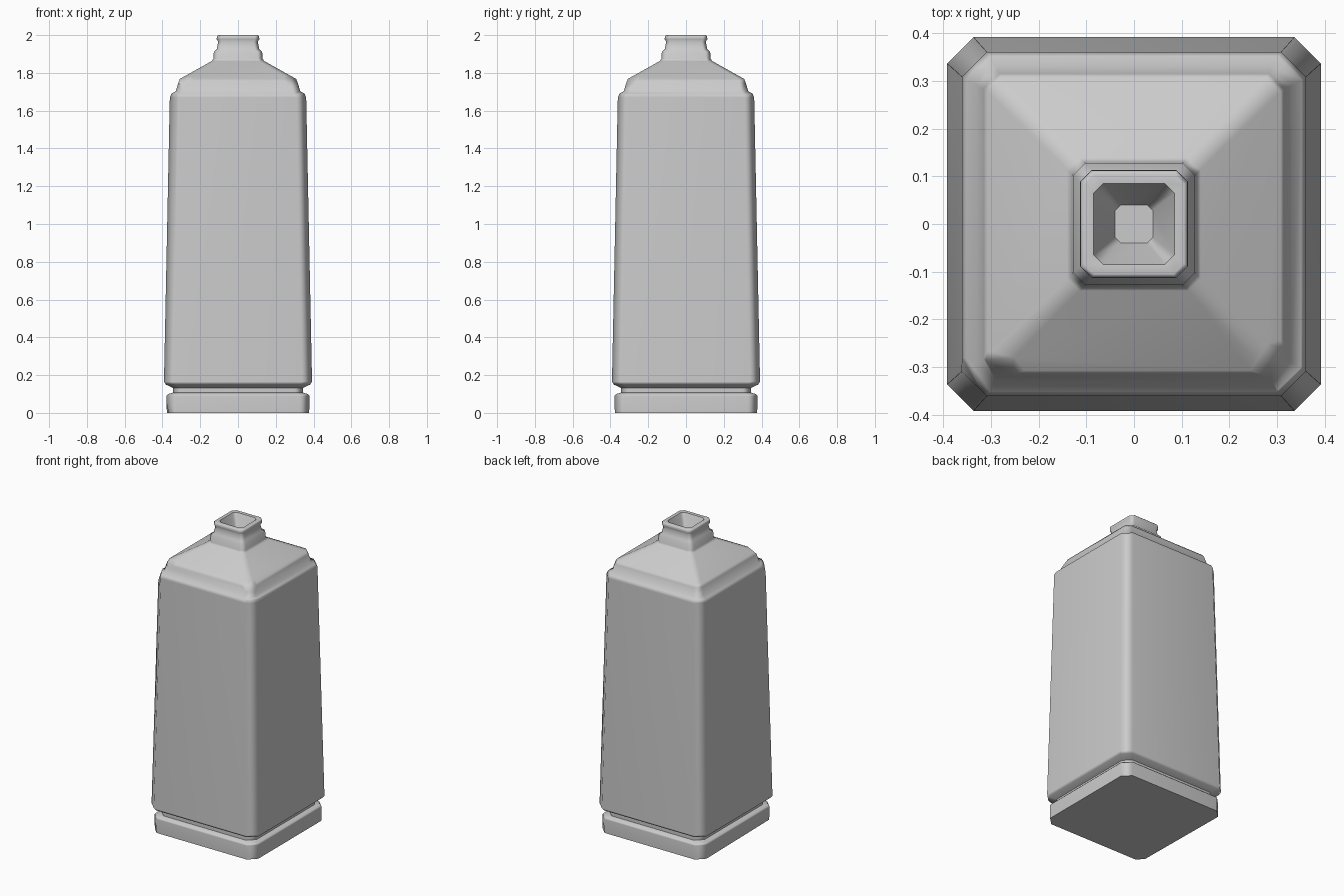
import bpy, bmesh, math
from mathutils import Vector

cube = bpy.data.objects.get("Cube")
if cube:
    bpy.data.objects.remove(cube, do_unlink=True)

stone = bpy.data.materials.new("grey stone")
stone.use_nodes = True
GREY = (0.6, 0.6, 0.6, 1)
stone.diffuse_color = GREY
stone.node_tree.nodes["Principled BSDF"].inputs["Base Color"].default_value = GREY

# Profile from foot to neck and down into the hollow: half width, height, corner cut
PROFILE = [
    (.377, 0, .05), (.378, .09, .05), (.37, .1, .048), (.345, .107, .045),
    (.345, .132, .045), (.382, .15, .052), (.392, .165, .055),
    (.361, 1.67, .052), (.352, 1.69, .05), (.33, 1.703, .04), (.315, 1.75, .032),
    (.308, 1.768, .03), (.14, 1.862, .026), (.13, 1.875, .026), (.128, 1.912, .026),
    (.113, 1.925, .024), (.105, 1.965, .022), (.113, 1.978, .024),
    (.112, 1.994, .024), (.105, 2, .022), (.085, 1.998, .02), (.04, 1.89, .012),
]

# Chips: outward direction weights and plane offset
CHIPS = [
    ((1, -1, 1.3), 2.85),
    ((-.67, -1.33, 1.45), 3.127),
    ((-1.3, -.7, .5), 1.5),
    ((-1, -.015, -.22), .3725),
]


def ring(bm, half, z, cut):
    """Square with cut corners."""
    a = half - cut
    pts = [(half, -a), (half, a), (a, half), (-a, half),
           (-half, a), (-half, -a), (-a, -half), (a, -half)]
    return [bm.verts.new((x, y, z)) for x, y in pts]


def chip(bm, weights, offset):
    """Slice a corner off and close the gap."""
    n = Vector(weights)
    point = n * (offset / n.length_squared)
    cut = bmesh.ops.bisect_plane(bm, geom=bm.verts[:] + bm.edges[:] + bm.faces[:],
                                 plane_co=point, plane_no=n, clear_outer=True)
    edges = [e for e in cut["geom_cut"]
             if isinstance(e, bmesh.types.BMEdge) and e.is_boundary]
    if edges:
        bmesh.ops.holes_fill(bm, edges=edges, sides=0)


# Pillar body
bm = bmesh.new()
rings = [ring(bm, *p) for p in PROFILE]
for low, high in zip(rings, rings[1:]):
    for i in range(8):
        j = (i + 1) % 8
        bm.faces.new((low[i], low[j], high[j], high[i]))
bm.faces.new(rings[0][::-1])
bm.faces.new(rings[-1])

for weights, offset in CHIPS:
    chip(bm, weights, offset)
bmesh.ops.recalc_face_normals(bm, faces=bm.faces[:])

mesh = bpy.data.meshes.new("square_pillar")
bm.to_mesh(mesh)
bm.free()
mesh.materials.append(stone)
pillar = bpy.data.objects.new("square_pillar", mesh)
bpy.context.collection.objects.link(pillar)

# Soft bevels with flat main faces
bpy.ops.object.select_all(action="DESELECT")
pillar.select_set(True)
bpy.context.view_layer.objects.active = pillar
bpy.ops.object.shade_smooth_by_angle(angle=math.radians(50))
soft = pillar.modifiers.new("soft_edges", "WEIGHTED_NORMAL")
soft.keep_sharp = True
